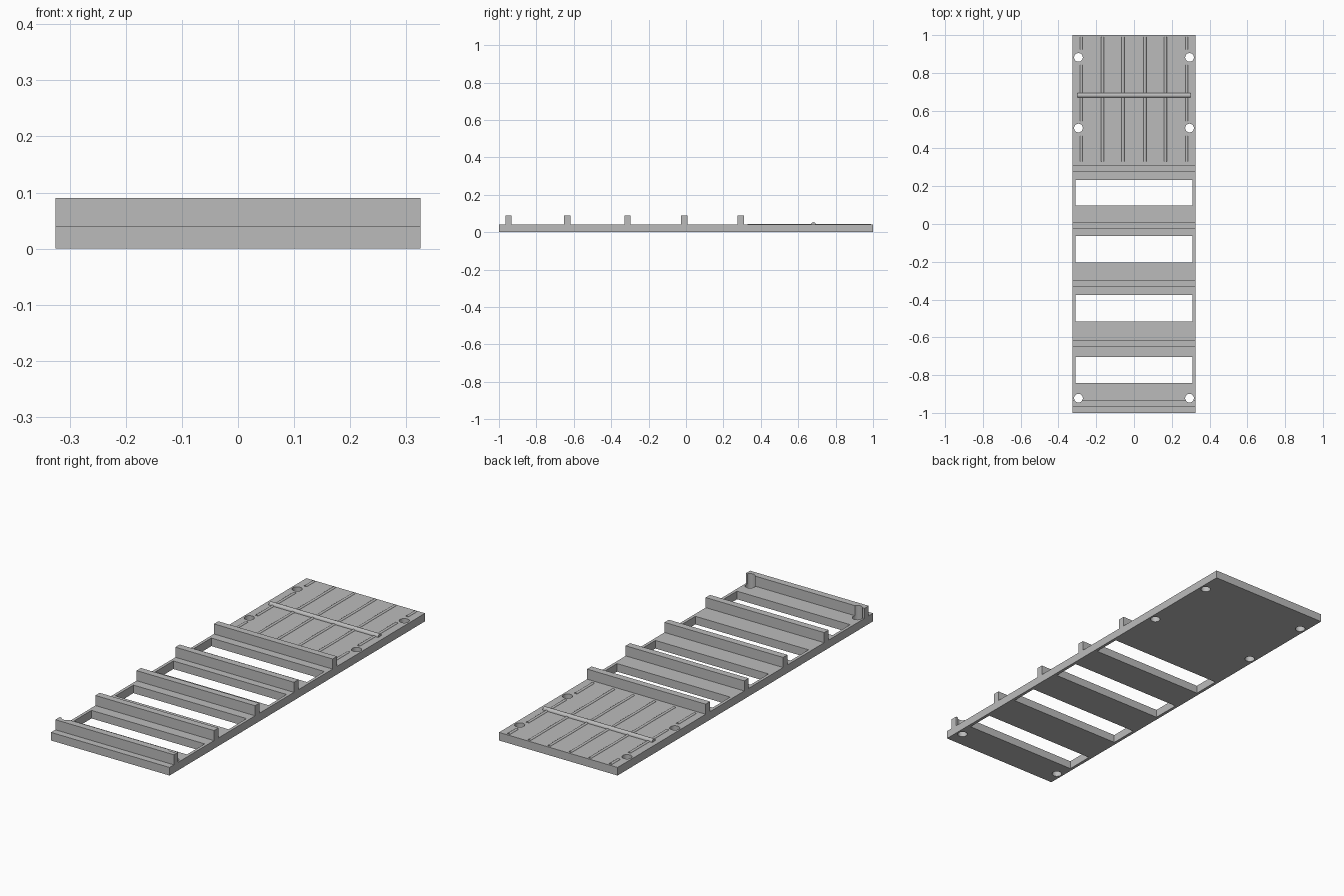
import bpy, bmesh, math
from mathutils import Matrix, Vector

if "Cube" in bpy.data.objects:
    bpy.data.objects.remove(bpy.data.objects["Cube"])

grey = bpy.data.materials.new("light_grey")
grey.diffuse_color = (0.5, 0.5, 0.5, 1)
grey.use_nodes = True
grey.node_tree.nodes["Principled BSDF"].inputs["Base Color"].default_value = grey.diffuse_color

W, TOP = 0.325, 0.04          # half width and thickness of the deck
HOLE_X, HOLE_R = 0.294, 0.023


def add_box(bm, x0, x1, y0, y1, z0, z1):
    size = Matrix.Diagonal((x1 - x0, y1 - y0, z1 - z0, 1))
    mid = Matrix.Translation(((x0 + x1) / 2, (y0 + y1) / 2, (z0 + z1) / 2))
    bmesh.ops.create_cube(bm, size=1, matrix=mid @ size)


def add_rod(bm, centre, axis, radius, length, sides):
    turn = Vector((0, 0, 1)).rotation_difference(Vector(axis)).to_matrix().to_4x4()
    bmesh.ops.create_cone(bm, cap_ends=True, segments=sides, radius1=radius, radius2=radius,
                          depth=length, matrix=Matrix.Translation(centre) @ turn)


def finish(bm, name):
    mesh = bpy.data.meshes.new(name)
    bm.to_mesh(mesh)
    bm.free()
    mesh.materials.append(grey)
    obj = bpy.data.objects.new(name, mesh)
    bpy.context.collection.objects.link(obj)
    return obj


def smooth(obj):
    bpy.ops.object.select_all(action='DESELECT')
    obj.select_set(True)
    bpy.context.view_layer.objects.active = obj
    bpy.ops.object.shade_smooth_by_angle(angle=math.radians(40))


# Cutters: four window slots and six round screw holes
bm = bmesh.new()
for y0, y1 in ((0.097, 0.234), (-0.203, -0.063), (-0.516, -0.376), (-0.842, -0.704)):
    add_box(bm, -0.31, 0.31, y0, y1, -0.1, 0.2)
for y in (0.882, 0.508, -0.922):
    for side in (-1, 1):
        add_rod(bm, (side * HOLE_X, y, 0.05), (0, 0, 1), HOLE_R, 0.3, 32)
cutter = finish(bm, "hole_cutter")
cutter.hide_render = True


def cut(obj):
    mod = obj.modifiers.new("holes", 'BOOLEAN')
    mod.operation, mod.solver, mod.object = 'DIFFERENCE', 'EXACT', cutter
    bpy.context.view_layer.objects.active = obj
    bpy.ops.object.modifier_apply(modifier=mod.name)
    smooth(obj)


# Deck plate
bm = bmesh.new()
add_box(bm, -W, W, -1, 1, 0, TOP)
cut(finish(bm, "deck_plate"))

# Upright cross ribs; the front one is notched by the screw holes
for i, y in enumerate((-0.949, -0.635, -0.313, -0.009, 0.293)):
    bm = bmesh.new()
    add_box(bm, -W, W, y - 0.017, y + 0.017, TOP, 0.09)
    rib = finish(bm, f"cross_rib_{i + 1}")
    if i == 0:
        cut(rib)

# Low rounded battens on the rear panel, the outer ones broken at the holes
bm = bmesh.new()
full = [(0.33, 0.99)]
broken = [(0.33, 0.465), (0.545, 0.842), (0.925, 0.99)]
for x, spans in ((0.058, full), (0.166, full), (0.279, broken)):
    for side in (-1, 1):
        for y0, y1 in spans:
            add_rod(bm, (side * x, (y0 + y1) / 2, 0.037), (0, 1, 0), 0.008, y1 - y0, 16)
smooth(finish(bm, "panel_battens"))

# Rounded cross bar over the battens
bm = bmesh.new()
add_rod(bm, (0, 0.681, 0.041), (1, 0, 0), 0.0125, 0.6, 20)
smooth(finish(bm, "panel_cross_bar"))

bpy.data.objects.remove(cutter)
